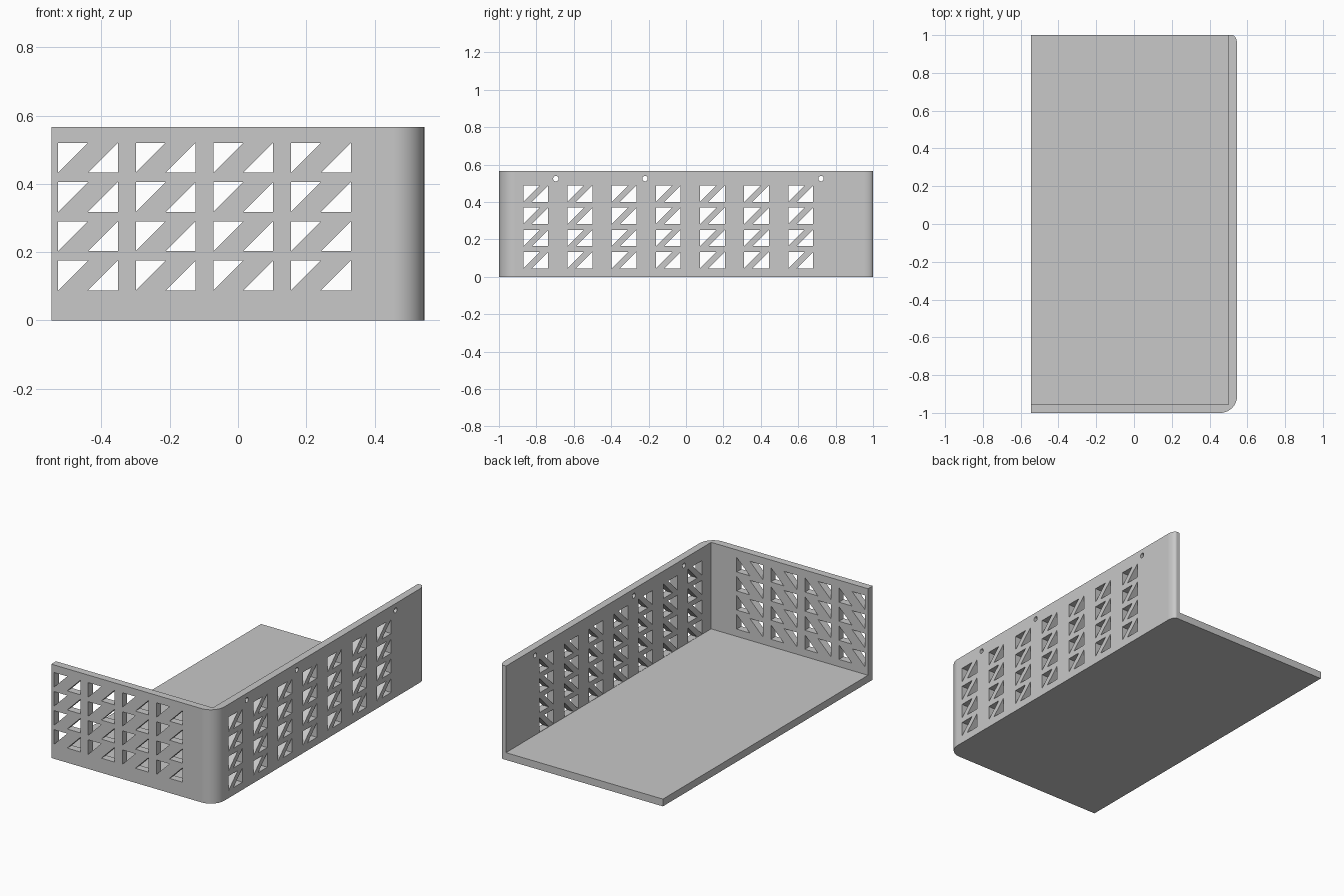
import bpy
import bmesh
import math
from mathutils import Vector

if "Cube" in bpy.data.objects:
    bpy.data.objects.remove(bpy.data.objects["Cube"])

HALF_X, HALF_Y, HEIGHT = 0.546, 1.0, 0.566
WALL, FLOOR = 0.045, 0.044
CORNER = 0.09          # radius of the rounded front corner
HOLE = 0.0875          # leg of each triangular hole

grey = bpy.data.materials.new("light_grey")
grey.use_nodes = True
colour = (0.58, 0.58, 0.58, 1)
grey.diffuse_color = colour
grey.node_tree.nodes["Principled BSDF"].inputs["Base Color"].default_value = colour


def add_prism(bm, points, direction):
    """Extrude a closed planar outline along a direction."""
    face = bm.faces.new([bm.verts.new(p) for p in points])
    new = bmesh.ops.extrude_face_region(bm, geom=[face])["geom"]
    verts = [v for v in new if isinstance(v, bmesh.types.BMVert)]
    bmesh.ops.translate(bm, verts=verts, vec=Vector(direction))


def make_object(name, bm):
    bmesh.ops.recalc_face_normals(bm, faces=bm.faces)
    mesh = bpy.data.meshes.new(name)
    bm.to_mesh(mesh)
    bm.free()
    mesh.materials.append(grey)
    obj = bpy.data.objects.new(name, mesh)
    bpy.context.collection.objects.link(obj)
    return obj


def arc(cx, cy, rx, ry, start, end, steps=12):
    angles = [math.radians(start + (end - start) * i / steps) for i in range(steps + 1)]
    return [(cx + rx * math.cos(a), cy + ry * math.sin(a)) for a in angles]


# Solid body with a rounded front corner and a softened back edge
outline = [(-HALF_X, HALF_Y), (-HALF_X, -HALF_Y)]
outline += arc(HALF_X - CORNER, CORNER - HALF_Y, CORNER, CORNER, -90, 0)
outline += arc(HALF_X - 0.025, HALF_Y - 0.05, 0.025, 0.05, 0, 90, 8)
bm = bmesh.new()
add_prism(bm, [(x, y, 0) for x, y in outline], (0, 0, HEIGHT))
tray = make_object("corner_tray", bm)

# Cavity that leaves the floor, the front wall and the side wall
bm = bmesh.new()
x0, x1, y0, y1 = -1, HALF_X - WALL, WALL - HALF_Y, 2
add_prism(bm, [(x0, y0, FLOOR), (x1, y0, FLOOR), (x1, y1, FLOOR), (x0, y1, FLOOR)], (0, 0, 1))
cavity = make_object("cavity_cutter", bm)


def triangle_pair(u, v, width):
    """Two right triangles facing each other across a diagonal bar."""
    upper = [(u, v), (u + HOLE, v + HOLE), (u, v + HOLE)]
    lower = [(u + width - HOLE, v), (u + width, v), (u + width, v + HOLE)]
    return upper, lower


# Hole cutters for both walls
bm = bmesh.new()
for row in range(4):
    for col in range(4):
        for tri in triangle_pair(-0.527 + 0.2275 * col, 0.088 + 0.115 * row, 2 * HOLE):
            add_prism(bm, [(u, -1.1, v) for u, v in tri], (0, 0.2, 0))
    for col in range(7):
        for tri in triangle_pair(-0.869 + 0.236 * col, 0.0455 + 0.1185 * row, 0.1325):
            add_prism(bm, [(0.45, u, v) for u, v in tri], (0.2, 0, 0))

# Round mounting holes near the top of the side wall
for y in (-0.696, -0.219, 0.722):
    ring = arc(y, 0.525, 0.0145, 0.0145, 0, 360, 24)[:-1]
    add_prism(bm, [(0.45, u, v) for u, v in ring], (0.2, 0, 0))
holes = make_object("hole_cutter", bm)

# Cut, then shade smoothly around the rounded edges
bpy.ops.object.select_all(action="DESELECT")
tray.select_set(True)
bpy.context.view_layer.objects.active = tray
for cutter in (cavity, holes):
    cutter.hide_render = True
    mod = tray.modifiers.new(cutter.name, "BOOLEAN")
    mod.operation = "DIFFERENCE"
    mod.solver = "EXACT"
    mod.object = cutter
    bpy.ops.object.modifier_apply(modifier=mod.name)
    bpy.data.objects.remove(cutter)
bpy.ops.object.shade_smooth_by_angle(angle=math.radians(25))
weighted = tray.modifiers.new("weighted_normals", "WEIGHTED_NORMAL")
weighted.keep_sharp = True
